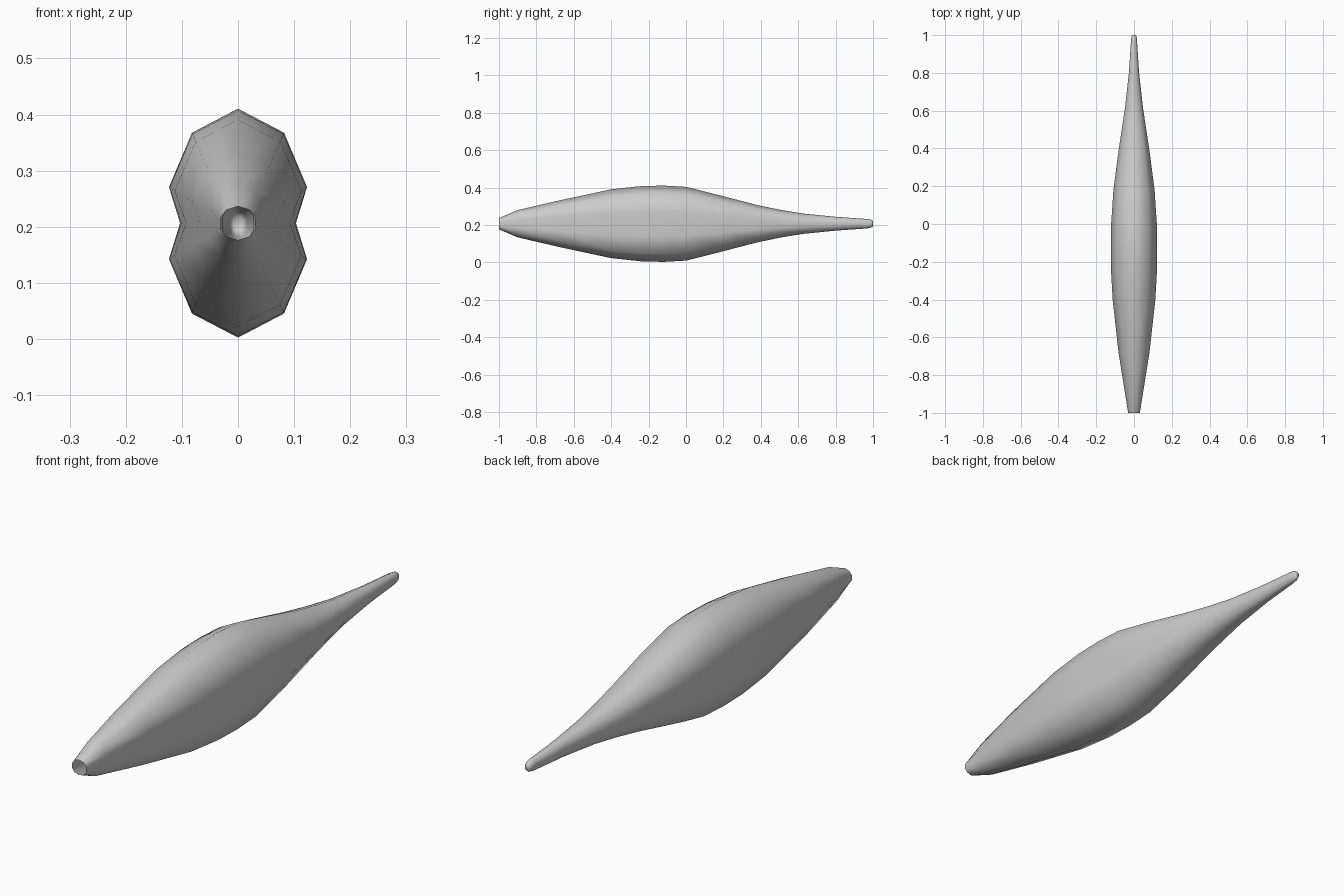
import bpy, bmesh

CZ = 0.2065  # height of the long axis

# Body stations: y, half width, half height, side groove depth ratio
stations = [
    (-1.00, 0.031, 0.030, 0.98),
    (-0.90, 0.047, 0.073, 0.85),
    (-0.68, 0.082, 0.124, 0.82),
    (-0.40, 0.113, 0.184, 0.82),
    (-0.24, 0.122, 0.201, 0.83),
    (-0.12, 0.123, 0.204, 0.84),
    (0.00, 0.121, 0.197, 0.85),
    (0.18, 0.109, 0.147 + 0.005, 0.86),
    (0.38, 0.083, 0.100, 0.90),
    (0.50, 0.065, 0.075, 0.94),
    (0.62, 0.047, 0.055, 0.98),
    (0.80, 0.027, 0.037, 1.0),
    (0.97, 0.016, 0.025, 1.0),
    (0.99, 0.014, 0.021, 1.0),
    (1.00, 0.010, 0.013, 1.0),
]


def section(w, h, groove):
    # Ten-sided outline with a pinched groove along each side
    right = [(0.667, 0.79), (1, 0.315), (groove, 0), (1, -0.315), (0.667, -0.79)]
    outline = [(0, 1)] + right + [(0, -1)] + [(-x, z) for x, z in reversed(right)]
    return [(x * w, CZ + z * h) for x, z in outline]


bm = bmesh.new()
rings = [[bm.verts.new((x, y, z)) for x, z in section(w, h, g)]
         for y, w, h, g in stations]
for a, b in zip(rings, rings[1:]):
    n = len(a)
    for i in range(n):
        j = (i + 1) % n
        bm.faces.new((a[i], a[j], b[j], b[i]))

# Closed tail tip; the mouth stays open
bm.faces.new(rings[-1])
bmesh.ops.recalc_face_normals(bm, faces=bm.faces)
for f in bm.faces:
    f.smooth = True

mesh = bpy.data.meshes.new("fish_body")
bm.to_mesh(mesh)
bm.free()
body = bpy.data.objects.new("fish_body", mesh)
bpy.context.collection.objects.link(body)
